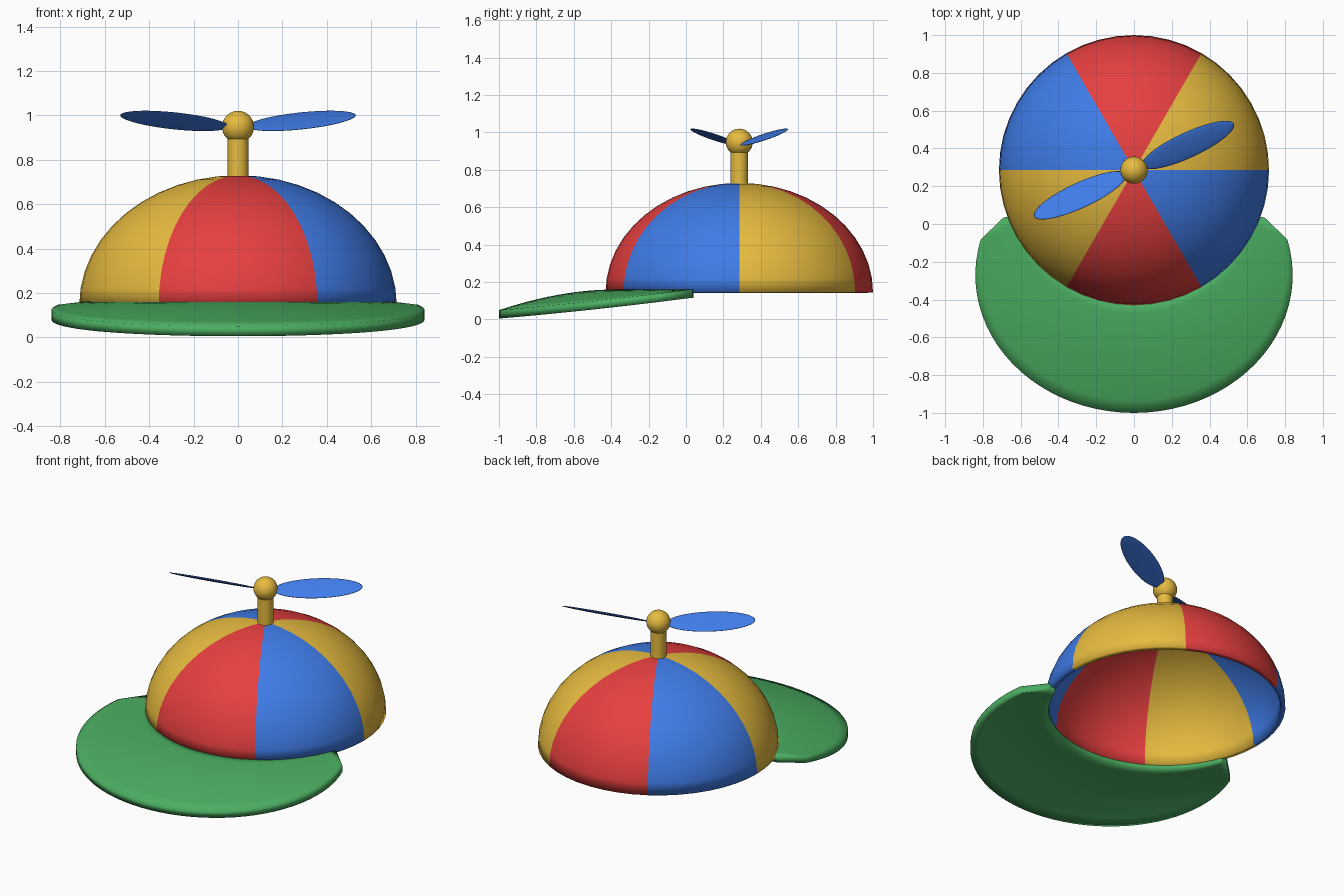
import bpy, bmesh
from math import sin, cos, pi, radians, atan2
from mathutils import Matrix, Vector

cube = bpy.data.objects.get("Cube")
if cube:
    bpy.data.objects.remove(cube, do_unlink=True)


def material(name, rgb):
    m = bpy.data.materials.new(name)
    m.use_nodes = True
    color = (*rgb, 1)
    m.diffuse_color = color
    m.node_tree.nodes["Principled BSDF"].inputs["Base Color"].default_value = color
    return m


YELLOW = material("yellow", (0.8, 0.5, 0.05))
RED = material("red", (0.8, 0.05, 0.05))
BLUE = material("blue", (0.05, 0.2, 0.8))
GREEN = material("green", (0.07, 0.42, 0.12))


def make_object(name, bm, mats):
    mesh = bpy.data.meshes.new(name)
    for f in bm.faces:
        f.smooth = True
    bm.to_mesh(mesh)
    bm.free()
    for m in mats:
        mesh.materials.append(m)
    obj = bpy.data.objects.new(name, mesh)
    bpy.context.collection.objects.link(obj)
    return obj


def grid_faces(bm, rows):
    for a, b in zip(rows, rows[1:]):
        for i in range(len(a) - 1):
            bm.faces.new((a[i], a[i + 1], b[i + 1], b[i]))


CENTER_Y = 0.285
BASE_Z = 0.145
RADIUS, HEIGHT = 0.715, 0.585

# Hollow crown: six coloured panels chosen by direction
SEGMENTS, RINGS = 48, 12
bm = bmesh.new()
rows = []
for r in range(RINGS):
    lat = pi / 2 * r / RINGS
    rows.append([bm.verts.new((RADIUS * cos(lat) * cos(a), RADIUS * cos(lat) * sin(a),
                               HEIGHT * sin(lat)))
                 for a in (2 * pi * i / SEGMENTS for i in range(SEGMENTS))])
closed = [row + row[:1] for row in rows]
grid_faces(bm, closed)
pole = bm.verts.new((0, 0, HEIGHT))
for i in range(SEGMENTS):
    bm.faces.new((closed[-1][i], closed[-1][i + 1], pole))
for f in bm.faces:
    c = f.calc_center_median()
    f.material_index = int((atan2(c.y, c.x) % (2 * pi)) / (pi / 3)) % 3
crown = make_object("crown", bm, [YELLOW, RED, BLUE])
crown.location = (0, CENTER_Y, BASE_Z)
shell = crown.modifiers.new("shell", "SOLIDIFY")
shell.thickness = 0.03
shell.offset = -1

# Brim: sheet from the crown rim to a drooping oval edge, then thickened
COLUMNS, STEPS = 48, 9
bm = bmesh.new()
columns = []
for i in range(COLUMNS + 1):
    phi = radians(-20.8 - 138.4 * i / COLUMNS)
    inner = Vector((0.69 * cos(phi), CENTER_Y + 0.69 * sin(phi)))
    if i in (0, COLUMNS):
        outer = Vector((0.69 if i == 0 else -0.69, 0.035))
    else:
        psi = radians(15 - 210 * (i - 1) / (COLUMNS - 2))
        outer = Vector((0.84 * cos(psi), -0.27 + 0.73 * sin(psi)))
    u = outer.y + 1
    edge_z = 0.05 + 0.085 * u + 0.022 * u * u
    column = []
    for k in range(STEPS + 1):
        s = k / STEPS
        p = inner.lerp(outer, s)
        column.append(bm.verts.new((p.x, p.y, 0.16 + (edge_z - 0.16) * s ** 1.8)))
    columns.append(column)
grid_faces(bm, columns)
under = bmesh.ops.extrude_face_region(bm, geom=bm.faces[:], use_keep_orig=True)["geom"]
bmesh.ops.translate(bm, vec=(0, 0, -0.045),
                    verts=[g for g in under if isinstance(g, bmesh.types.BMVert)])
bmesh.ops.recalc_face_normals(bm, faces=bm.faces[:])
make_object("brim", bm, [GREEN])

# Propeller post and hub ball
bm = bmesh.new()
bmesh.ops.create_cone(bm, cap_ends=True, segments=32, radius1=0.047, radius2=0.047, depth=0.22)
post = make_object("propeller_post", bm, [YELLOW])
post.location = (0, CENTER_Y, 0.81)
bpy.context.view_layer.objects.active = post
post.select_set(True)
bpy.ops.object.shade_smooth_by_angle(angle=radians(40))

bm = bmesh.new()
bmesh.ops.create_uvsphere(bm, u_segments=32, v_segments=16, radius=0.072)
hub = make_object("propeller_hub", bm, [YELLOW])
hub.location = (0, CENTER_Y, 0.948)

# Two pitched, upswept oval blades, half a turn apart
for name, turn in (("left_blade", 0), ("right_blade", 180)):
    bm = bmesh.new()
    bmesh.ops.create_uvsphere(bm, u_segments=40, v_segments=16, radius=1)
    shape = (Matrix.Rotation(radians(25 + turn), 4, "Z")
             @ Matrix.Translation((0.315, 0, 0))
             @ Matrix.Rotation(radians(-6.3), 4, "Y")
             @ Matrix.Rotation(radians(27), 4, "X")
             @ Matrix.Diagonal((0.27, 0.076, 0.008, 1)))
    bmesh.ops.transform(bm, matrix=shape, verts=bm.verts[:])
    blade = make_object(name, bm, [BLUE])
    blade.location = (0, CENTER_Y, 0.975)
